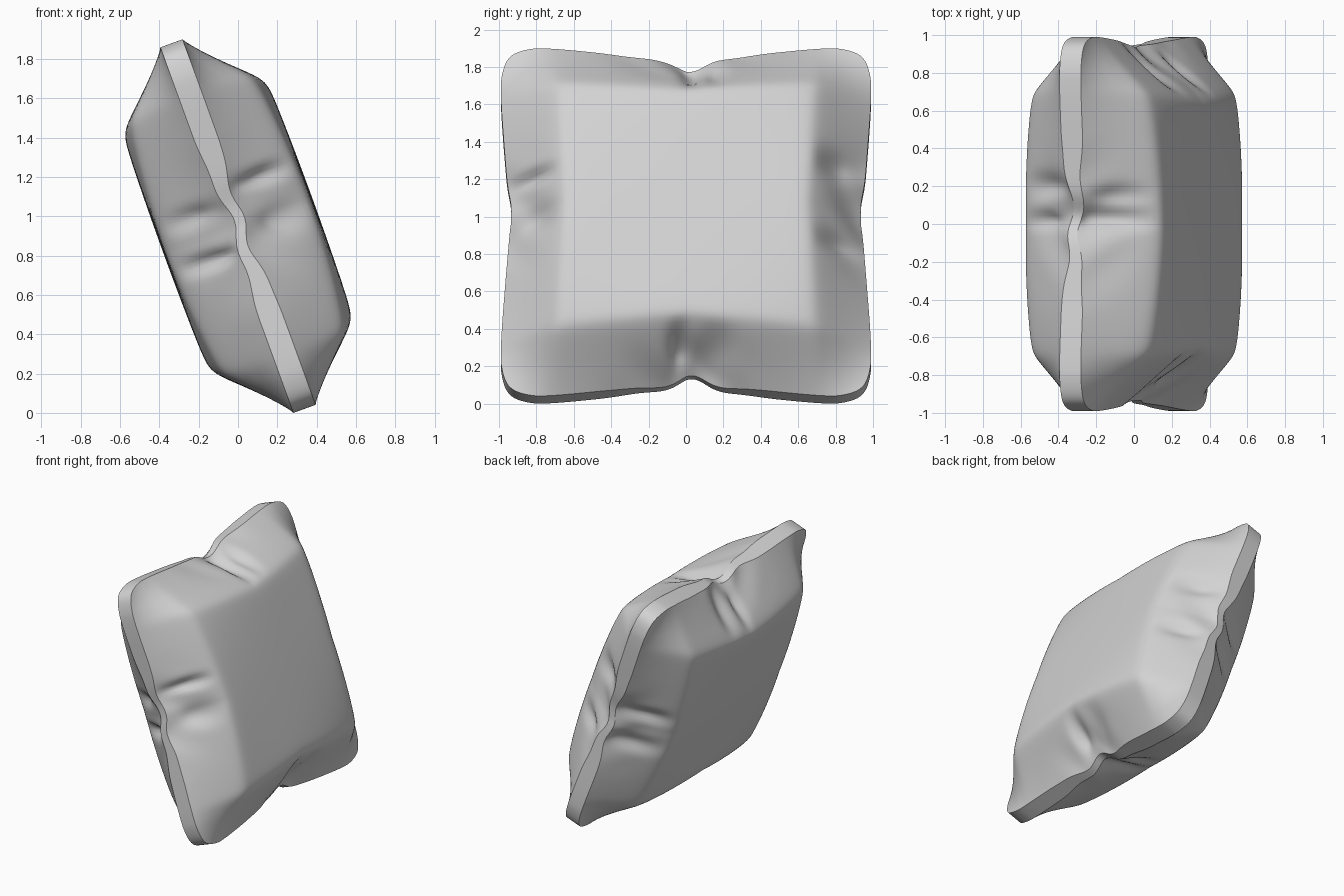
import bpy, bmesh, math
from mathutils import Matrix, Vector

if "Cube" in bpy.data.objects:
    bpy.data.objects.remove(bpy.data.objects["Cube"], do_unlink=True)

TILT = math.radians(-20)
RIM = 0.06
PUFF = 0.345

# Creases: (edge axis, edge side, face side, position along edge, width, strength)
CREASES = [
    (0, -1, 1, 0.20, 0.04, 0.45), (0, -1, 1, -0.04, 0.08, 0.4),
    (0, -1, -1, 0.12, 0.05, 0.35), (0, -1, -1, -0.12, 0.04, 0.5),
    (0, 1, 1, 0.26, 0.08, 0.45), (0, 1, 1, -0.18, 0.06, 0.3),
    (0, 1, -1, 0.12, 0.05, 0.4), (0, 1, -1, -0.14, 0.06, 0.35),
    (1, 1, 1, 0.03, 0.05, 0.5), (1, 1, 1, 0.15, 0.05, 0.3),
    (1, 1, -1, 0.20, 0.06, 0.4), (1, 1, -1, 0.02, 0.04, 0.35),
    (1, -1, 1, -0.04, 0.05, 0.55), (1, -1, 1, 0.16, 0.09, 0.3),
    (1, -1, -1, 0.00, 0.05, 0.4), (1, -1, -1, 0.15, 0.05, 0.3),
]


def bell(x, width):
    return math.exp(-(x / width) ** 2)


def ramp(x, low, high):
    t = min(max((x - low) / (high - low), 0), 1)
    return t * t * (3 - 2 * t)


def bend(t):
    """Flat, then a soft corner into a straight slope."""
    x = t - 0.7
    return (x + math.hypot(x, 0.04)) / 2


def dome(t):
    t = abs(t)
    return 1 - 0.05 * t * t - 0.95 * bend(t) / bend(1)


def cushion_point(a, b, side):
    m = max(abs(a), abs(b))
    # Rounded corners
    shrink = 1 - 0.06 * abs(a * b) ** 8
    ra, rb = a * shrink, b * shrink
    # Sides curve in between the corners and pinch at their middles
    u = ra * (0.94 + 0.06 * min(1, abs(rb) / 0.8))
    v = rb * (0.91 + 0.09 * min(1, abs(ra) / 0.8))
    u -= ra * 0.012 * bell(rb - 0.1, 0.1) * ramp(abs(a), 0.75, 1)
    v -= rb * 0.045 * bell(ra - 0.04, 0.09) * ramp(abs(b), 0.75, 1)
    # Domed face, thinner at the corners, with creases running in from the edges
    height = PUFF * dome(a) * dome(b) * (1 - 0.6 * (a * b) ** 2)
    for axis, edge, face, pos, width, strength in CREASES:
        across, along = ((a, b), (b, a))[axis]
        if face == side and across * edge > 0:
            reach = ramp(across * edge, 0.7, 0.88)
            height *= 1 - strength * reach * bell(along - pos, width)
    # The border thins out and wavers near the pinches
    near = min(abs(ra), abs(rb))
    edge_zone = ramp(m, 0.75, 1)
    half = RIM - 0.033 * edge_zone * (1 - ramp(near, 0.05, 0.5))
    waver = 0.02 * math.sin(18 * (ra + rb)) * bell(near, 0.25) * edge_zone
    return Vector((u, v, side * (half + height) + waver))


# Front and back panels
bm = bmesh.new()
bmesh.ops.create_grid(bm, x_segments=90, y_segments=90, size=1)
back = bmesh.ops.duplicate(bm, geom=bm.verts[:] + bm.edges[:] + bm.faces[:])["geom"]
back_verts = {g for g in back if isinstance(g, bmesh.types.BMVert)}
bmesh.ops.reverse_faces(bm, faces=[g for g in back if isinstance(g, bmesh.types.BMFace)])
border = [e for e in bm.edges if e.is_boundary]
for vert in bm.verts:
    vert.co = cushion_point(vert.co.x, vert.co.y, -1 if vert in back_verts else 1)

# Border strip joining the panels, with crisp seams
bmesh.ops.bridge_loops(bm, edges=border)
bmesh.ops.recalc_face_normals(bm, faces=bm.faces[:])
for face in bm.faces:
    face.smooth = True
for edge in border:
    edge.smooth = False

# Stand it up leaning: width along y, height along z, thickness along x
stand = Matrix(((0, 0, 1), (1, 0, 0), (0, 1, 0))).to_4x4()
lean = Matrix.Rotation(TILT, 4, 'Y')
bm.transform(lean @ stand)
low = min(v.co.z for v in bm.verts)
bmesh.ops.translate(bm, verts=bm.verts[:], vec=(0, 0, -low))

mesh = bpy.data.meshes.new("cushion")
bm.to_mesh(mesh)
bm.free()
cushion = bpy.data.objects.new("cushion", mesh)
bpy.context.collection.objects.link(cushion)

# Plain grey cloth
cloth = bpy.data.materials.new("grey cloth")
cloth.use_nodes = True
colour = (0.65, 0.65, 0.65, 1)
cloth.diffuse_color = colour
shader = cloth.node_tree.nodes["Principled BSDF"]
shader.inputs["Base Color"].default_value = colour
shader.inputs["Roughness"].default_value = 0.8
mesh.materials.append(cloth)
